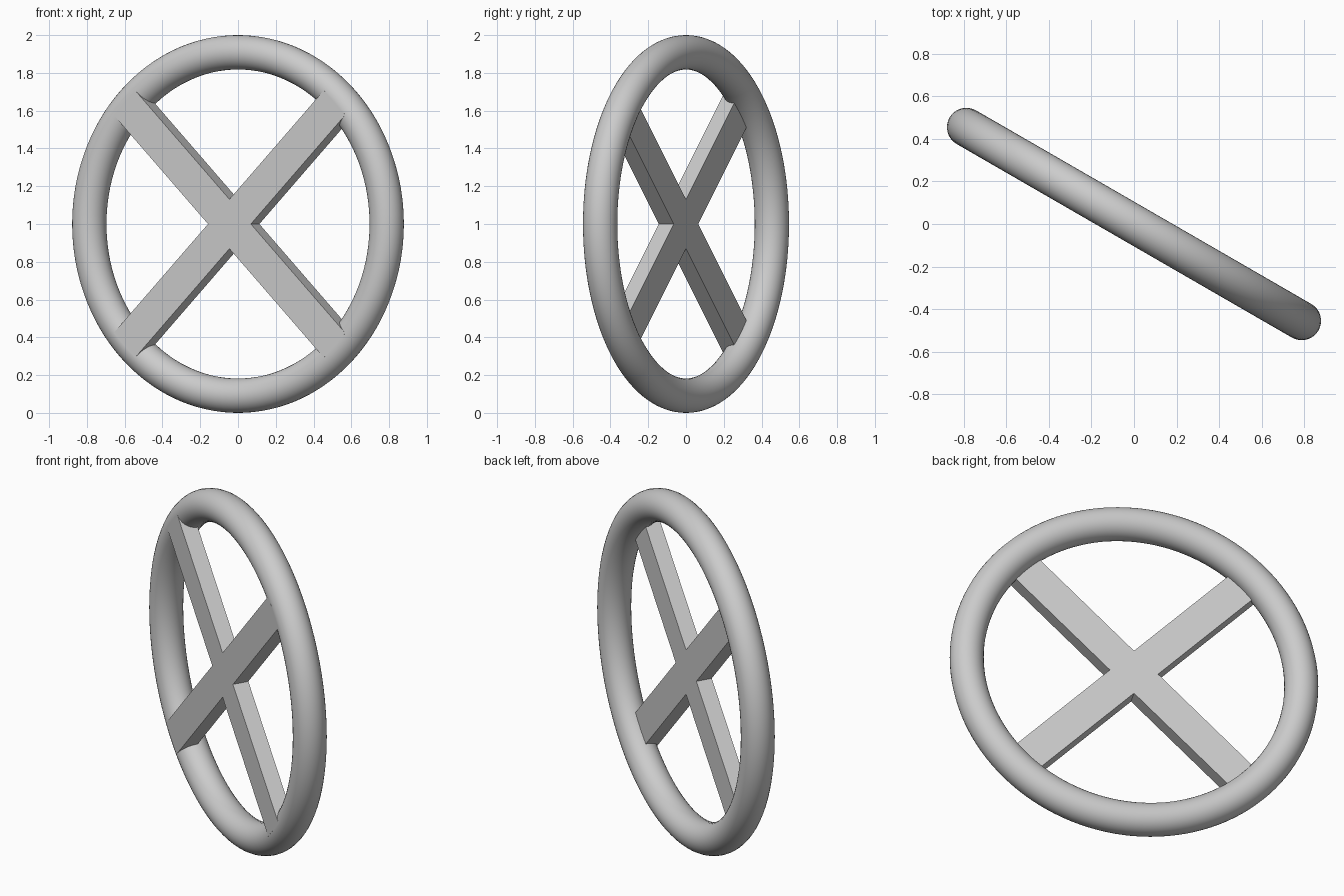
import bpy, bmesh, math
from mathutils import Matrix

cube = bpy.data.objects.get("Cube")
if cube:
    bpy.data.objects.remove(cube, do_unlink=True)

RING_R, TUBE_R = 0.909, 0.091
BAR_W, BAR_T = 0.185, 0.091
# Stand the wheel upright and turn it about the vertical
PLACE = (Matrix.Translation((0, 0, 1)) @ Matrix.Rotation(math.radians(-30), 4, "Z")
         @ Matrix.Rotation(math.radians(90), 4, "X"))

grey = bpy.data.materials.new("light grey")
grey.use_nodes = True
colour = (0.6, 0.6, 0.6, 1)
grey.diffuse_color = colour
grey.node_tree.nodes["Principled BSDF"].inputs["Base Color"].default_value = colour


def finish(obj, name):
    obj.name = name
    obj.data.transform(PLACE)
    obj.data.materials.append(grey)


# Round rim
bpy.ops.mesh.primitive_torus_add(major_radius=RING_R, minor_radius=TUBE_R,
                                 major_segments=128, minor_segments=32)
rim = bpy.context.object
finish(rim, "rim")
bpy.ops.object.shade_smooth()

# Crossed spokes: one arm outline repeated four times, then extruded to the front
bm = bmesh.new()
h = BAR_W / 2
outline = []
for i in range(4):
    turn = Matrix.Rotation(math.radians(45 + 90 * i), 4, "Z")
    for x, y in ((RING_R, -h), (RING_R, h), (h, h)):
        outline.append(bm.verts.new((turn @ Matrix.Translation((x, y, 0))).translation))
face = bm.faces.new(outline)
top = bmesh.ops.extrude_face_region(bm, geom=[face])["geom"]
bmesh.ops.translate(bm, vec=(0, 0, BAR_T),
                    verts=[v for v in top if isinstance(v, bmesh.types.BMVert)])
bmesh.ops.recalc_face_normals(bm, faces=bm.faces)
mesh = bpy.data.meshes.new("cross_spokes")
bm.to_mesh(mesh)
bm.free()
spokes = bpy.data.objects.new("cross_spokes", mesh)
bpy.context.collection.objects.link(spokes)
finish(spokes, "cross_spokes")
